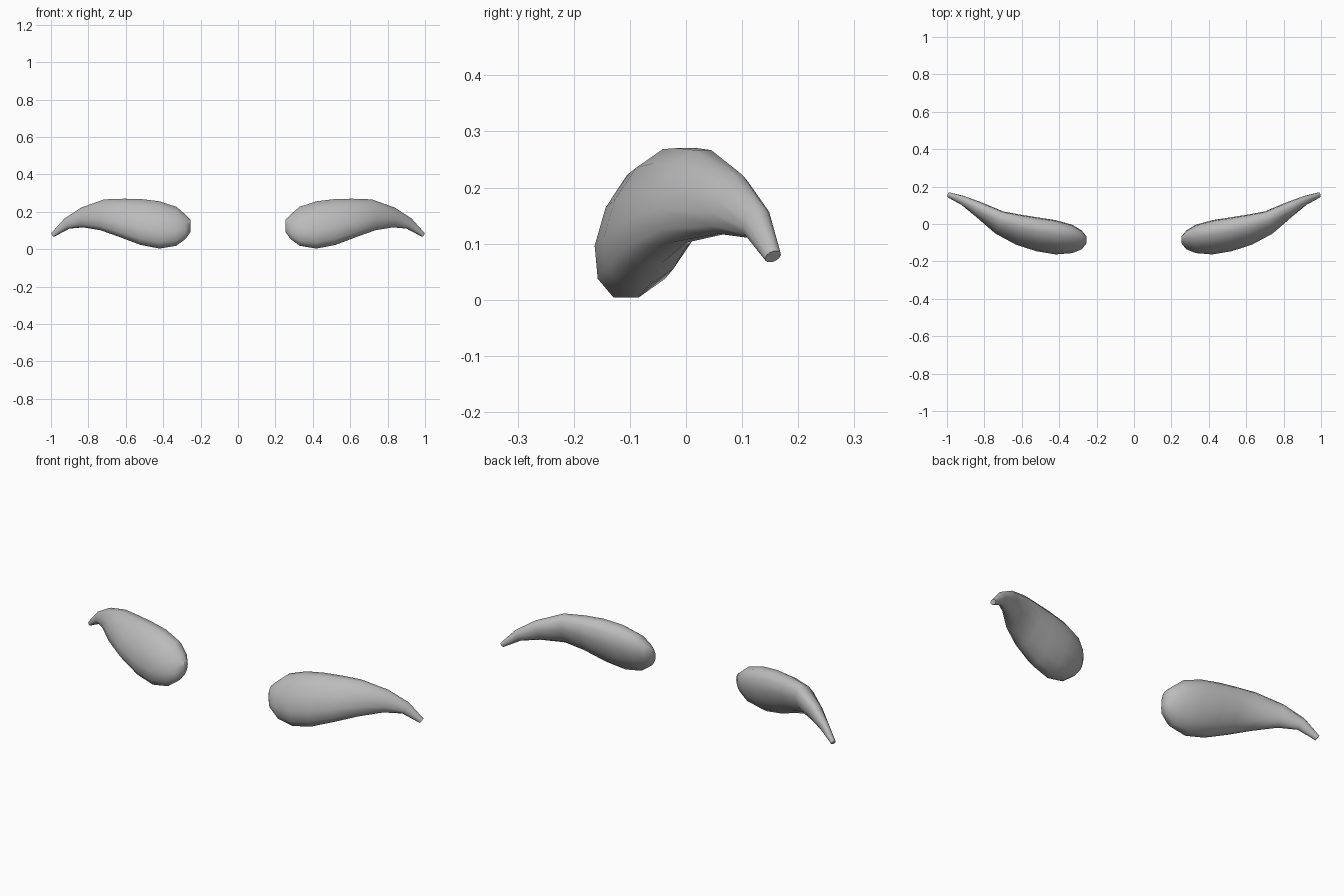
import bpy, bmesh, math
from mathutils import Vector

cube = bpy.data.objects.get("Cube")
if cube:
    bpy.data.objects.remove(cube)

grey = bpy.data.materials.new("warm_free_grey")
grey.name = "mid_grey"
grey.use_nodes = True
grey.diffuse_color = (0.5, 0.5, 0.5, 1)
grey.node_tree.nodes["Principled BSDF"].inputs["Base Color"].default_value = (0.5, 0.5, 0.5, 1)

# Stations from the blunt inner end to the thin tail: centre x, y, z, half depth, half height
STATIONS = [
    (.255, -.085, .125, .020, .035),
    (.28, -.085, .120, .050, .065),
    (.33, -.080, .123, .075, .105),
    (.42, -.071, .130, .091, .127),
    (.52, -.055, .146, .090, .123),
    (.62, -.030, .168, .080, .103),
    (.72, .008, .184, .062, .083),
    (.83, .078, .170, .042, .054),
    (.915, .126, .137, .026, .031),
    (.99, .155, .077, .015, .013),
]
SIDES = 12
LEAN = 0.4  # the upper edge leans back


def brow(name, side):
    bm = bmesh.new()
    centres = [Vector(s[:3]) for s in STATIONS]
    rings = []
    for i, (x, y, z, depth, height) in enumerate(STATIONS):
        # Turn the tail sections square to the path; the head stays upright
        t = centres[min(i + 1, len(centres) - 1)] - centres[max(i - 1, 0)]
        turn = min(1, max(0, (x - .5) / .3))
        yaw = math.atan2(t.y, t.x) * turn
        pitch = math.atan2(t.z, t.x) * turn
        ring = []
        for k in range(SIDES):
            a = math.tau * (k + .5) / SIDES
            u = depth * (math.cos(a) * math.sqrt(1 - LEAN ** 2) + math.sin(a) * LEAN) * 1.02
            v = height * math.sin(a) * 1.03
            ring.append(bm.verts.new((side * (x - u * math.sin(yaw) - v * math.sin(pitch)),
                                      y + u * math.cos(yaw),
                                      z + v * math.cos(pitch))))
        rings.append(ring)
    # Skin between neighbouring sections, then close both ends
    for a, b in zip(rings, rings[1:]):
        for k in range(SIDES):
            n = (k + 1) % SIDES
            bm.faces.new((a[k], a[n], b[n], b[k]))
    bm.faces.new(rings[0])
    bm.faces.new(rings[-1])
    bmesh.ops.recalc_face_normals(bm, faces=bm.faces)
    mesh = bpy.data.meshes.new(name)
    bm.to_mesh(mesh)
    bm.free()
    mesh.materials.append(grey)
    obj = bpy.data.objects.new(name, mesh)
    bpy.context.collection.objects.link(obj)
    bpy.ops.object.select_all(action='DESELECT')
    obj.select_set(True)
    bpy.context.view_layer.objects.active = obj
    bpy.ops.object.shade_smooth_by_angle(angle=math.radians(50))


brow("left_eyebrow", 1)
brow("right_eyebrow", -1)
